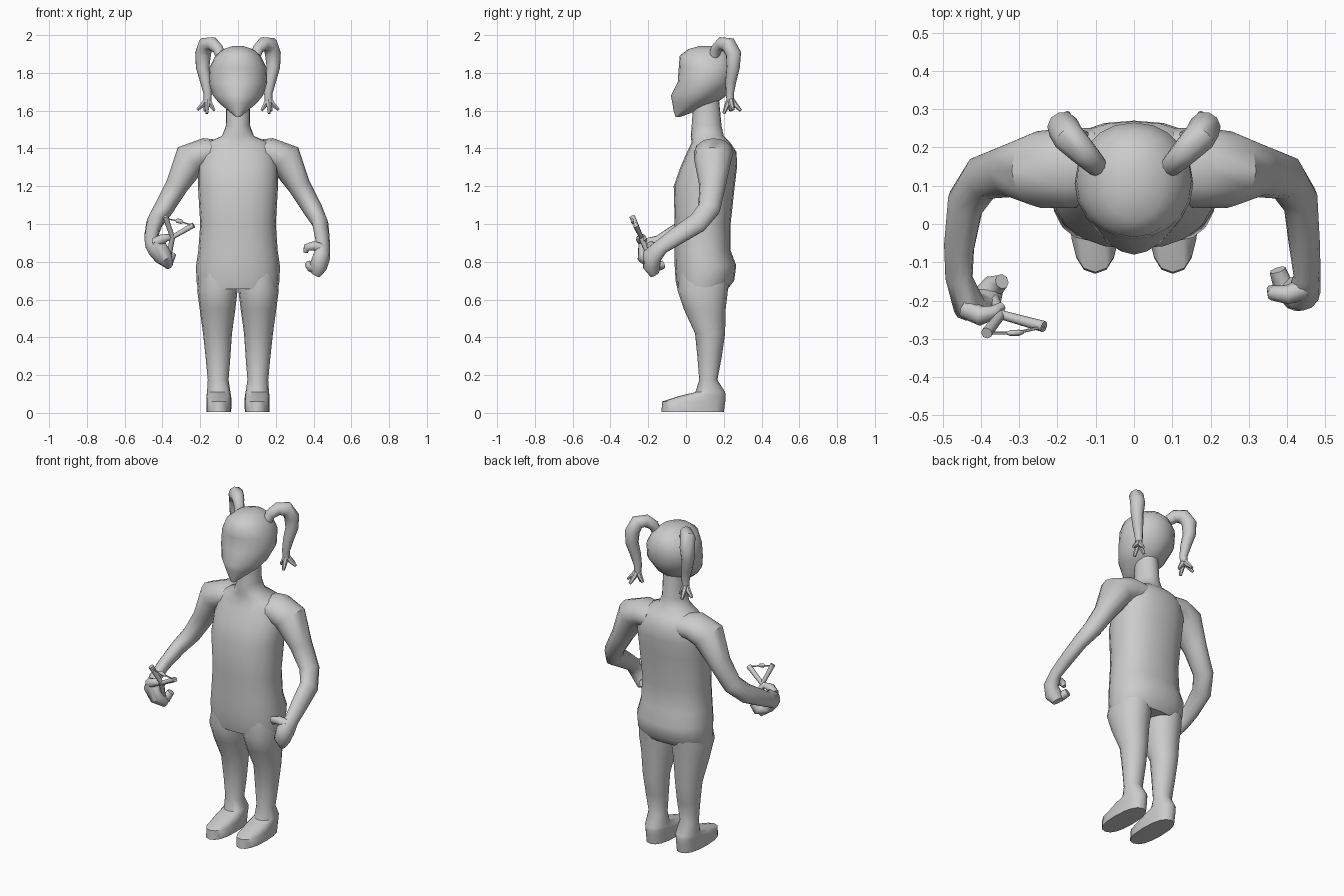
import bpy, bmesh, math
from mathutils import Vector


def skin_rings(name, rings, angle=50):
    """Bridge equal-sized rings of points, cap both ends, smooth by angle."""
    bm = bmesh.new()
    vs = [[bm.verts.new(p) for p in r] for r in rings]
    n = len(vs[0])
    for a, b in zip(vs, vs[1:]):
        for i in range(n):
            j = (i + 1) % n
            bm.faces.new((a[i], a[j], b[j], b[i]))
    bm.faces.new(vs[0])
    bm.faces.new(vs[-1])
    bmesh.ops.recalc_face_normals(bm, faces=bm.faces)
    me = bpy.data.meshes.new(name)
    bm.to_mesh(me)
    bm.free()
    ob = bpy.data.objects.new(name, me)
    bpy.context.collection.objects.link(ob)
    bpy.ops.object.select_all(action='DESELECT')
    ob.select_set(True)
    bpy.context.view_layer.objects.active = ob
    bpy.ops.object.shade_smooth_by_angle(angle=math.radians(angle))
    return ob


def stack(name, rows, n=16):
    """Horizontal rings: (z, x0, x1, y_front, y_back, roundness)."""
    rings = []
    for z, x0, x1, y0, y1, p in rows:
        ring = []
        for i in range(n):
            t = 2 * math.pi * i / n
            c, s = math.cos(t), math.sin(t)
            cx = math.copysign(abs(c) ** (2 / p), c)
            cy = math.copysign(abs(s) ** (2 / p), s)
            ring.append(((x0 + x1) / 2 + cx * (x1 - x0) / 2,
                         (y0 + y1) / 2 + cy * (y1 - y0) / 2, z))
        rings.append(ring)
    return skin_rings(name, rings)


def tube(name, pts, n=10, side=1, angle=50):
    """Tube along points (x, y, z, radius_u, radius_v)."""
    P = [Vector((p[0] * side, p[1], p[2])) for p in pts]
    rings, prev, u = [], None, None
    for i, p in enumerate(P):
        t = (P[min(i + 1, len(P) - 1)] - P[max(i - 1, 0)]).normalized()
        if u is None:
            ref = Vector((0, 1, 0)) if abs(t.y) < 0.8 else Vector((0, 0, 1))
            u = (ref - t * ref.dot(t)).normalized()
        else:
            u = prev.rotation_difference(t) @ u
        prev, v = t, t.cross(u)
        ru, rv = pts[i][3], pts[i][-1]
        rings.append([p + u * ru * math.cos(a) + v * rv * math.sin(a)
                      for a in (2 * math.pi * k / n for k in range(n))])
    return skin_rings(name, rings, angle)


# torso with neck
torso = [(.655, .212, -.045, .22, 2.3), (.70, .22, -.055, .255, 2.3),
         (.78, .222, -.06, .266, 2.3), (.86, .21, -.06, .236, 2.3),
         (1.0, .20, -.06, .236, 2.3), (1.2, .212, -.065, .258, 2.3),
         (1.3, .212, -.03, .27, 2.3), (1.38, .2, .005, .268, 2.2),
         (1.43, .17, .03, .235, 2.2), (1.465, .085, .025, .2, 2),
         (1.52, .064, .03, .188, 2), (1.66, .062, .04, .175, 2)]
stack("torso", [(z, -r, r, a, b, p) for z, r, a, b, p in torso], 20)

# head
head = [(1.567, .012, -.056, -.03, 2), (1.6, .052, -.066, .06, 1.8),
        (1.64, .1, -.072, .16, 1.7), (1.68, .133, -.08, .215, 1.7),
        (1.75, .155, -.044, .255, 2), (1.83, .15, -.038, .265, 2.1),
        (1.89, .12, -.034, .245, 2.1), (1.925, .08, .01, .205, 2),
        (1.942, .03, .07, .15, 2)]
stack("head", [(z, -r, r, a, b, p) for z, r, a, b, p in head], 20)

leg = [(.78, .02, .195, -.03, .235, 2.2), (.65, .002, .216, -.045, .222, 2.2),
       (.55, .014, .203, -.012, .21, 2.1), (.42, .032, .185, .048, .207, 2),
       (.3, .04, .172, .06, .19, 2), (.175, .05, .16, .07, .166, 2),
       (.11, .04, .164, .05, .207, 2), (.088, .036, .167, -.04, .21, 2.2),
       (.06, .035, .168, -.126, .208, 2.4), (.006, .036, .167, -.13, .2, 2.4)]
pigtail = [(.09, .145, 1.875, .026), (.105, .16, 1.925, .03),
           (.135, .19, 1.955, .036), (.17, .225, 1.95, .042),
           (.185, .252, 1.9, .042), (.187, .25, 1.83, .036),
           (.172, .238, 1.76, .03), (.16, .232, 1.69, .022),
           (.162, .234, 1.65, .02)]
upper_arm = [(.1, .15, 1.375, .1, .07), (.17, .147, 1.378, .105, .078),
             (.25, .142, 1.345, .1, .092), (.325, .14, 1.2, .07, .06),
             (.395, .122, 1.08, .06, .052)]
for s, side in ((1, "left"), (-1, "right")):
    # leg with foot
    stack(side + "_leg", [(z, min(a * s, b * s), max(a * s, b * s), f, k, p)
                          for z, a, b, f, k, p in leg])
    # pigtail and its split ends
    tube(side + "_pigtail", pigtail, 10, s)
    for i, (x, y, z) in enumerate(((.215, .25, 1.605), (.175, .29, 1.6),
                                   (.125, .235, 1.6), (.165, .2, 1.585))):
        tube(f"{side}_hair_tip_{i}", [(.162, .234, 1.67, .014),
             (.6 * .162 + .4 * x, .6 * .234 + .4 * y, 1.635, .015),
             (x, y, z, .008)], 6, s)

# relaxed arm with half-closed hand
tube("left_arm", upper_arm + [(.435, .06, 1.005, .058, .042),
     (.445, -.05, .935, .05, .038), (.452, -.13, .88, .042, .034),
     (.444, -.18, .83, .055, .042), (.425, -.182, .775, .045, .048),
     (.41, -.165, .735, .022, .032)], 12)
tube("left_thumb", [(.44, -.17, .87, .028), (.4, -.185, .885, .025),
                    (.362, -.18, .875, .02), (.358, -.17, .85, .012)], 8)
tube("left_fingers", [(.43, -.19, .77, .03), (.39, -.165, .77, .028),
                      (.375, -.12, .785, .022)], 8)

# arm holding the slingshot
tube("right_arm", upper_arm + [(.44, .055, 1.01, .058, .044),
     (.457, -.06, .945, .05, .036), (.457, -.14, .9, .043, .034),
     (.43, -.215, .875, .058, .042), (.395, -.215, .825, .05, .042),
     (.365, -.17, .785, .025, .03)], 12, -1)
tube("right_thumb", [(.44, -.22, .9, .028), (.4, -.24, .92, .026),
                     (.365, -.23, .93, .018), (.345, -.215, .91, .012)], 8, -1)
tube("right_fingers", [(.40, -.2, .81, .032), (.365, -.16, .81, .03),
                       (.345, -.15, .845, .02)], 8, -1)

# slingshot: handle, two prongs, band and pouch
fork, tip_a, tip_b = (-.347, -.237, .93), (-.385, -.285, 1.04), (-.235, -.268, .995)
tube("slingshot_handle", [(-.365, -.195, .83, .013), fork + (.014,)], 8)
for k, tip in enumerate((tip_a, tip_b)):
    tube(f"slingshot_prong_{k}", [fork + (.012,), tip + (.015,)], 8)
tube("slingshot_band", [tip_a[:2] + (1.03, .004), (-.31, -.285, 1.014, .004),
                        tip_b[:2] + (.992, .004)], 6)
tube("slingshot_pouch", [(-.332, -.285, 1.02, .004, .003), (-.322, -.285, 1.018, .008, .012),
                         (-.3, -.284, 1.012, .008, .012), (-.288, -.282, 1.008, .004, .003)], 8)
